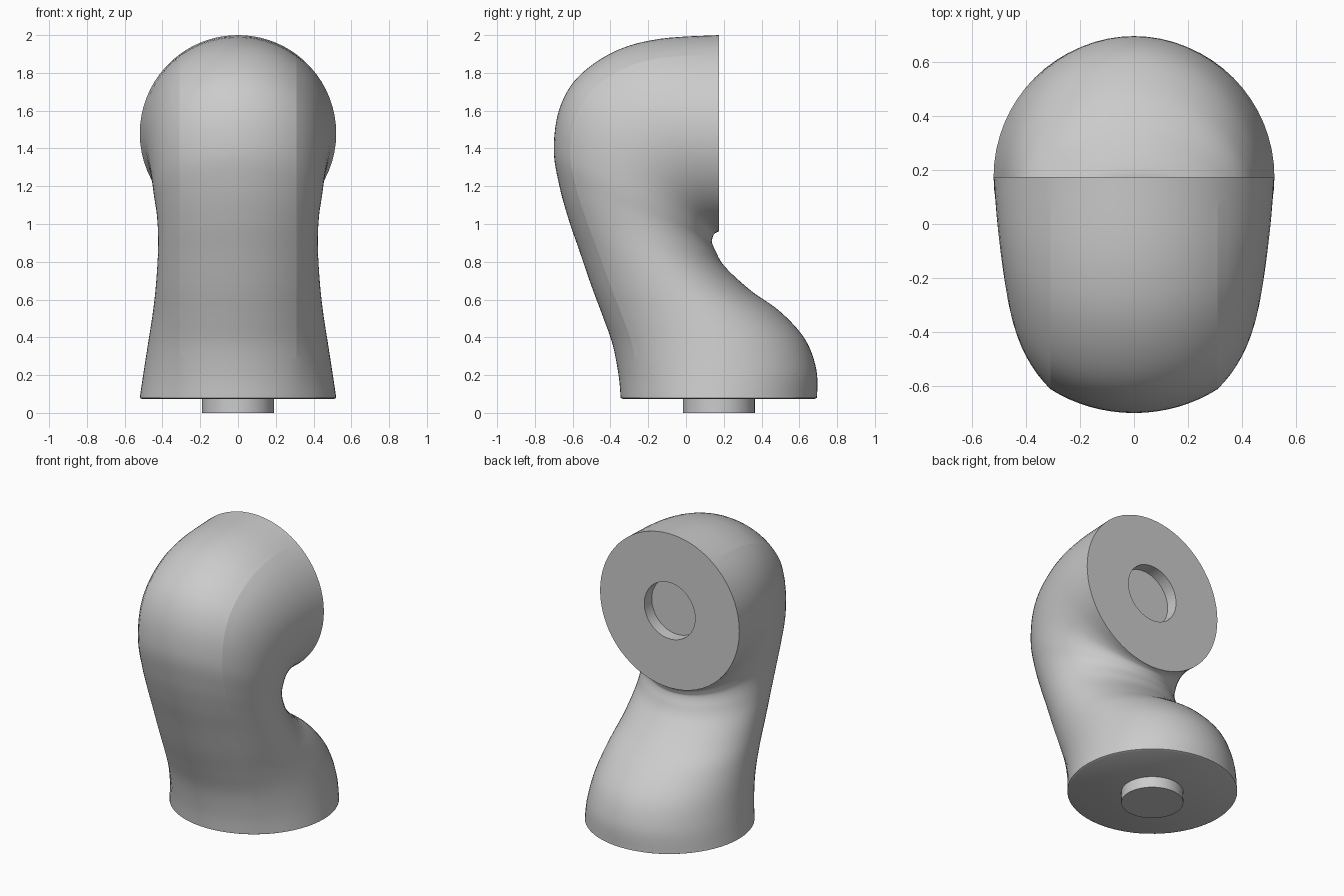
import bpy, bmesh, math
from mathutils import Vector

if "Cube" in bpy.data.objects:
    bpy.data.objects.remove(bpy.data.objects["Cube"])

R, CY, CZ = 0.52, 0.174, 1.48      # end-face radius, shared y, socket centre height
PIN, HALF = 0.19, 0.31             # peg/socket radius, half width of the front band
A0 = math.asin(HALF / R)

# Lofted sections: front y, z / back y, z / half width
SECTIONS = [
    (-.346, .08, .694, .08, .52), (-.357, .20, .69, .23, .50),
    (-.388, .36, .63, .39, .475), (-.44, .51, .50, .535, .452),
    (-.50, .67, .34, .65, .436), (-.565, .86, .205, .775, .425),
    (-.62, 1.02, .155, .86, .423), (-.67, 1.2, .137, .905, .43),
    (-.70, 1.395, .14, .925, .445), (-.67, 1.61, .145, .94, .46),
    (-.57, 1.78, .15, .948, .475), (-.375, 1.915, .157, .953, .492),
    (-.14, 1.98, .165, .957, .507), (CY, 2.0, CY, .96, .52)]

# Angles round a section, with exact stops at the two creases
half = ([A0 * i / 8 for i in range(8)]
        + [A0 + (math.pi / 2 - A0) * i / 10 for i in range(10)]
        + [math.pi / 2 * (1 + i / 16) for i in range(17)])
ANGLES = half + [-t for t in reversed(half[1:-1])]
CREASES = (8, len(ANGLES) - 8)


def smooth_rows(rows, steps):
    out = []
    for i in range(len(rows) - 1):
        p0, p1, p2, p3 = (rows[min(max(k, 0), len(rows) - 1)] for k in range(i - 1, i + 3))
        for s in range(steps):
            t = s / steps
            out.append([0.5 * (2*b + (c-a)*t + (2*a-5*b+4*c-d)*t*t + (3*b-a-3*c+d)*t**3)
                        for a, b, c, d in zip(p0, p1, p2, p3)])
    return out + [list(rows[-1])]


def section(fy, fz, by, bz, w):
    front, back = Vector((0, fy, fz)), Vector((0, by, bz))
    mid, axis = (front + back) / 2, (front - back).normalized()
    h = (front - back).length / 2
    e0 = math.asin(HALF / w)
    b = (h - R * (1 - math.cos(A0))) / math.cos(e0)
    pts = []
    for t in ANGLES:
        a, sign = abs(t), (1 if t >= 0 else -1)
        if a <= A0:                       # front band
            x, s = R * math.sin(a), h - R * (1 - math.cos(a))
        elif a < math.pi / 2:             # cheeks
            e = e0 + (a - A0) / (math.pi / 2 - A0) * (math.pi / 2 - e0)
            x, s = w * math.sin(e), b * math.cos(e)
        else:                             # back half
            x, s = w * math.sin(a), h * math.cos(a)
        pts.append(mid + axis * s + Vector((sign * x, 0, 0)))
    return pts


def socket_ring(r, y):
    return [Vector((r * math.sin(t), y, CZ + r * math.cos(t))) for t in ANGLES]


# Curved body: bottom chamfer, lofted neck, end face and round socket
base = [Vector(((R - .012) * math.sin(t), CY - (R - .012) * math.cos(t), .074)) for t in ANGLES]
loft = [section(*row) for row in smooth_rows(SECTIONS, 6)]
rings = [base] + loft + [socket_ring(PIN, CY), socket_ring(PIN, CY - .08)]
bm = bmesh.new()
vr = [[bm.verts.new(p) for p in ring] for ring in rings]
n = len(ANGLES)
for lo, hi in zip(vr, vr[1:]):
    for i in range(n):
        j = (i + 1) % n
        bm.faces.new((lo[i], lo[j], hi[j], hi[i]))
bm.faces.new(list(reversed(vr[0])))
bm.faces.new(vr[-1])
bmesh.ops.recalc_face_normals(bm, faces=bm.faces)
for k in range(10, len(loft) - 2):
    for c in CREASES:
        bm.edges.get((vr[k][c], vr[k + 1][c])).smooth = False
mesh = bpy.data.meshes.new("curved_body")
bm.to_mesh(mesh)
bm.free()
body = bpy.data.objects.new("curved_body", mesh)
bpy.context.collection.objects.link(body)

# Peg under the base
bpy.ops.mesh.primitive_cylinder_add(vertices=64, radius=PIN, depth=.09, location=(0, CY, .045))
peg = bpy.context.object
peg.name = "base_peg"

for ob in (body, peg):
    bpy.ops.object.select_all(action='DESELECT')
    ob.select_set(True)
    bpy.context.view_layer.objects.active = ob
    bpy.ops.object.shade_smooth_by_angle(angle=math.radians(35))
